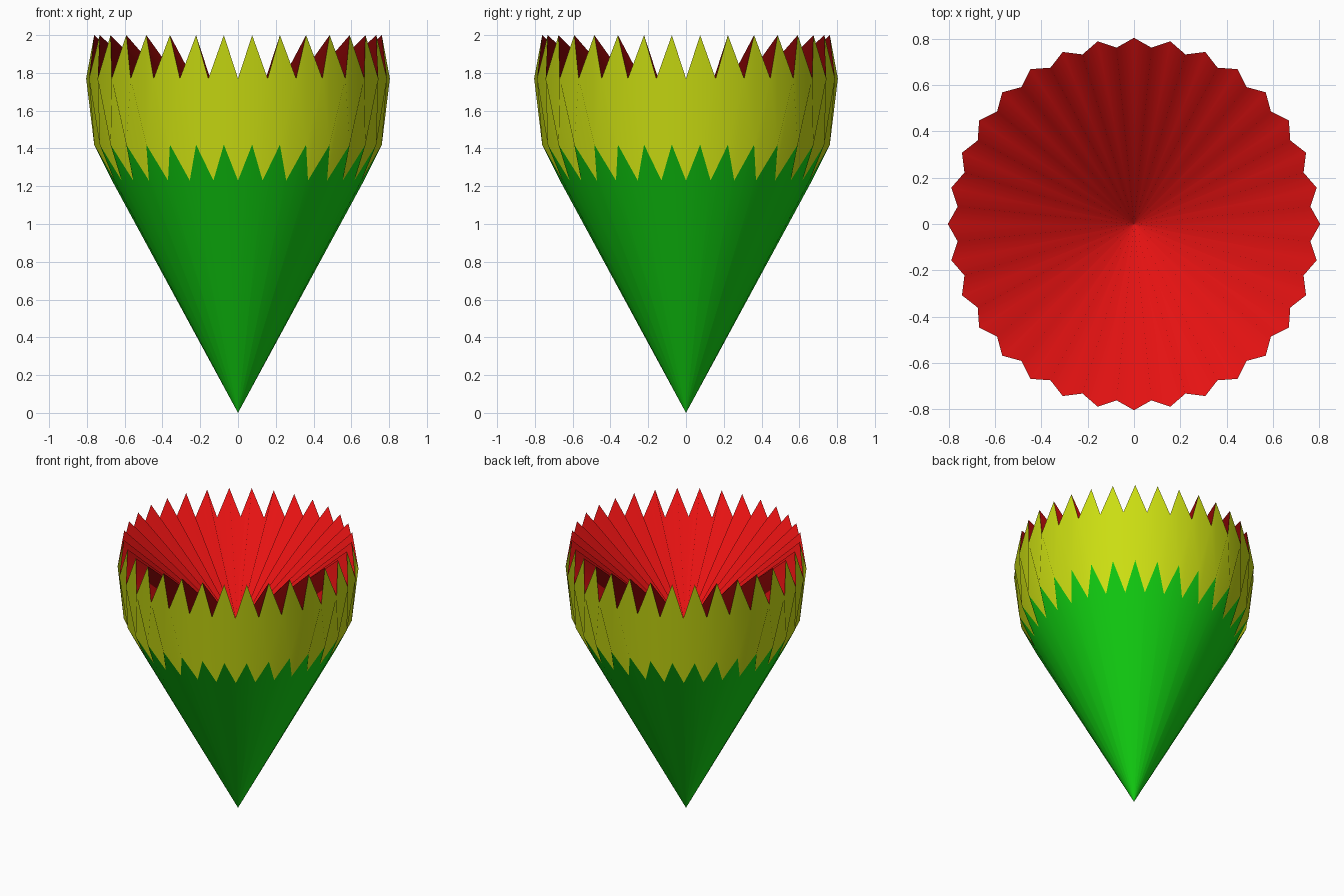
import bpy
import math

if "Cube" in bpy.data.objects:
    bpy.data.objects.remove(bpy.data.objects["Cube"])

N = 32                      # number of teeth around the rim
HALF = math.pi / N          # teeth peaks sit half a step from the valleys


def material(name, rgb):
    m = bpy.data.materials.new(name)
    m.diffuse_color = (*rgb, 1)
    m.use_nodes = True
    m.node_tree.nodes["Principled BSDF"].inputs["Base Color"].default_value = m.diffuse_color
    return m


def zigzag_ring(low, high):
    """64 points alternating between (radius, z) of the valleys and of the peaks."""
    pts = []
    for i in range(2 * N):
        r, z = high if i % 2 else low
        pts.append((r * math.sin(i * HALF), -r * math.cos(i * HALF), z))
    return pts


def add_object(name, verts, faces, mat):
    me = bpy.data.meshes.new(name)
    me.from_pydata(verts, [], faces)
    me.materials.append(mat)
    me.shade_smooth()
    ob = bpy.data.objects.new(name, me)
    bpy.context.collection.objects.link(ob)


def fan(name, ring, apex_z, mat, upward):
    """Pleated cone; each tooth has its own apex point so the sectors shade separately."""
    n = len(ring)
    verts = ring + [(0, 0, apex_z)] * N
    faces = []
    for i in range(n):
        a, b, tip = i, (i + 1) % n, n + i // 2
        faces.append((a, b, tip) if upward else (b, a, tip))
    add_object(name, verts, faces, mat)


green = material("green", (0.006, 0.66, 0.006))
yellow = material("yellow", (0.60, 0.73, 0.006))
red = material("red", (0.78, 0.006, 0.006))

lower = zigzag_ring((0.667, 1.23), (0.765, 1.42))   # green / yellow border
rim = zigzag_ring((0.804, 1.77), (0.765, 2.0))      # toothed top edge

# Pointed lower cone
fan("lower_cone", lower, 0.0, green, False)

# Band between the two zigzag edges
n = 2 * N
band = [(i, (i + 1) % n, n + (i + 1) % n, n + i) for i in range(n)]
add_object("side_band", lower + rim, band, yellow)

# Pleated hollow in the top
fan("inner_hollow", rim, 1.32, red, True)
